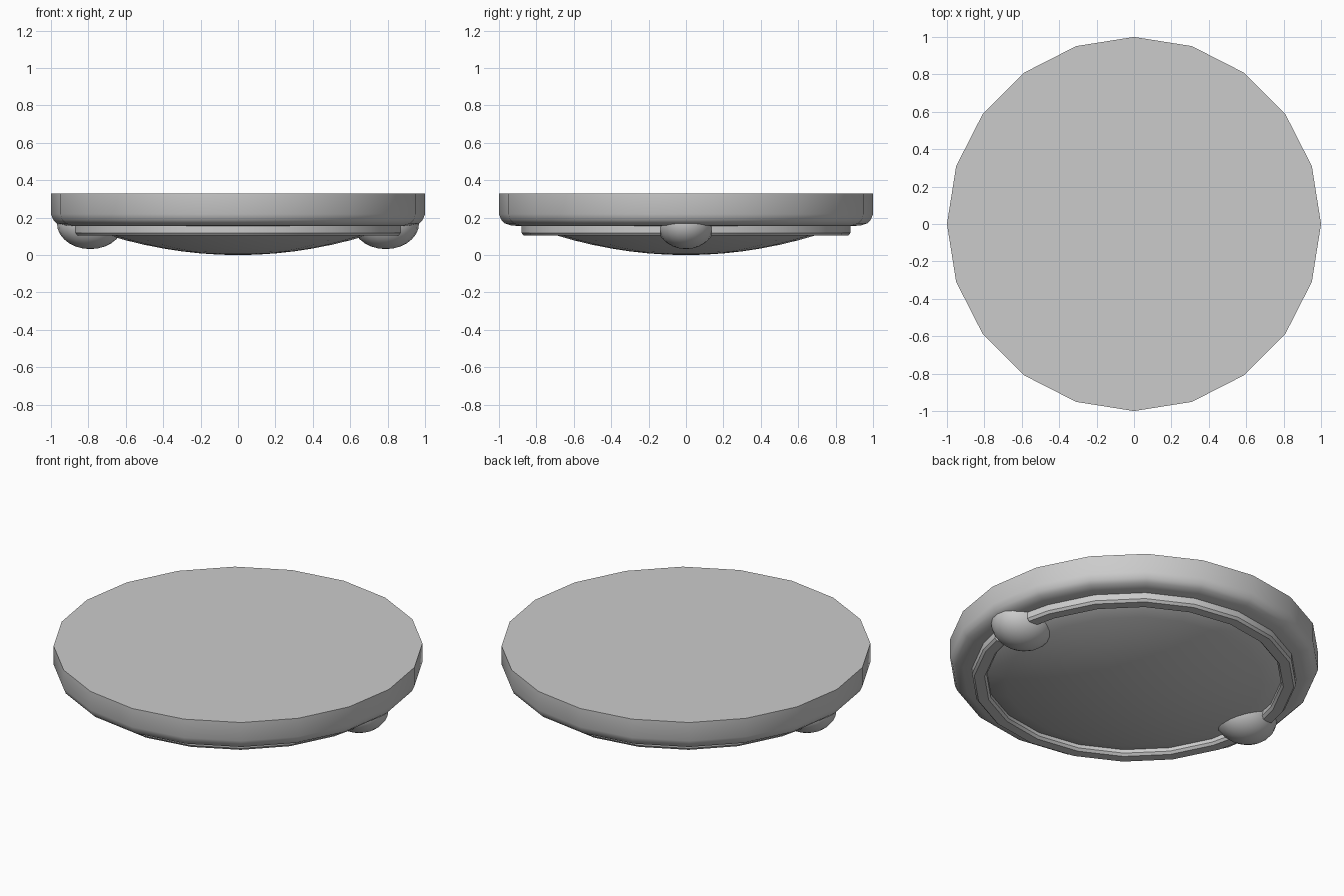
import bpy, bmesh, math

if "Cube" in bpy.data.objects:
    bpy.data.objects.remove(bpy.data.objects["Cube"])

SIDES = 20


def finish(name, bm, angle=30):
    bmesh.ops.recalc_face_normals(bm, faces=bm.faces[:])
    mesh = bpy.data.meshes.new(name)
    bm.to_mesh(mesh)
    bm.free()
    obj = bpy.data.objects.new(name, mesh)
    bpy.context.collection.objects.link(obj)
    bpy.ops.object.select_all(action='DESELECT')
    obj.select_set(True)
    bpy.context.view_layer.objects.active = obj
    bpy.ops.object.shade_smooth_by_angle(angle=math.radians(angle))
    return obj


def sweep(name, profile, angles, full=False):
    """Sweep an (r, z) profile round z; full turn = lathe, otherwise a capped closed section."""
    bm = bmesh.new()
    rows = [[bm.verts.new((r * math.cos(a), r * math.sin(a), z)) for r, z in profile]
            for a in angles]
    n = len(profile)
    pairs = list(zip(rows, rows[1:]))
    if full:
        pairs.append((rows[-1], rows[0]))
    for a, b in pairs:
        for i in range(n - 1 if full else n):
            j = (i + 1) % n
            bm.faces.new((a[i], a[j], b[j], b[i]))
    if full:
        # Flat top disc and merged dome pole
        bm.faces.new([row[0] for row in rows])
        bmesh.ops.remove_doubles(bm, verts=bm.verts[:], dist=1e-5)
    else:
        bm.faces.new(rows[0])
        bm.faces.new(rows[-1])
    return finish(name, bm)


circle = [2 * math.pi * i / SIDES for i in range(SIDES)]

# Round housing with a rolled lower lip and a shallow dome beneath
housing = [(1, 0.333), (1, 0.222), (0.987, 0.19), (0.968, 0.172), (0.93, 0.16), (0.82, 0.158)]
dome = [(r, 0.003 + 0.219 * r * r) for r in (0.8, 0.7, 0.6, 0.5, 0.4, 0.3, 0.2, 0.1, 0)]
sweep("housing_and_dome", housing + dome, circle, full=True)

# Two raised ring halves that end at the side knobs
section = [(0.88, 0.162), (0.88, 0.122), (0.868, 0.108), (0.812, 0.108), (0.80, 0.122), (0.80, 0.162)]
half = [math.radians(d) for d in [9] + list(range(18, 163, 18)) + [171]]
sweep("back_ring", section, half)
sweep("front_ring", section, [a + math.pi for a in half])

# Rounded knobs set into the underside on both sides
for name, x in (("left_knob", -0.79), ("right_knob", 0.79)):
    bm = bmesh.new()
    bmesh.ops.create_uvsphere(bm, u_segments=20, v_segments=14, radius=1)
    bmesh.ops.scale(bm, vec=(0.178, 0.158, 0.137), verts=bm.verts[:])
    bmesh.ops.translate(bm, vec=(x, 0, 0.172), verts=bm.verts[:])
    finish(name, bm)

# Sit exactly on the ground plane
for obj in bpy.context.collection.objects:
    obj.location.z = -0.003
